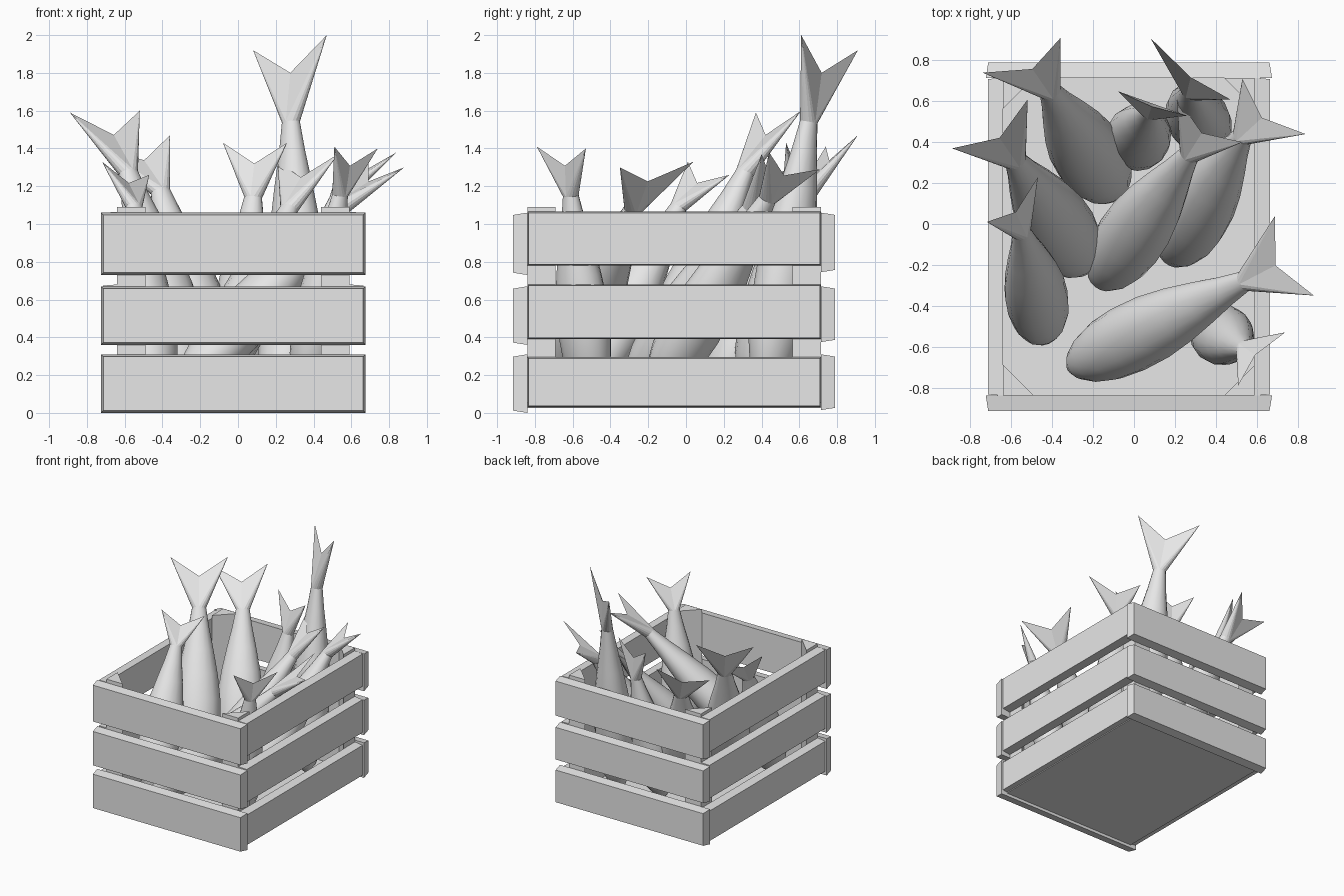
import bpy
import bmesh
import math
from mathutils import Vector

default_cube = bpy.data.objects.get("Cube")
if default_cube:
    bpy.data.objects.remove(default_cube, do_unlink=True)

# One plain grey for everything
grey = bpy.data.materials.new("plain_grey")
grey.use_nodes = True
colour = (0.8, 0.8, 0.8, 1)
grey.diffuse_color = colour
grey.node_tree.nodes["Principled BSDF"].inputs["Base Color"].default_value = colour


def finish(name, bm):
    """Turn a bmesh into a named, coloured object."""
    bmesh.ops.recalc_face_normals(bm, faces=bm.faces[:])
    mesh = bpy.data.meshes.new(name)
    bm.to_mesh(mesh)
    bm.free()
    mesh.materials.append(grey)
    obj = bpy.data.objects.new(name, mesh)
    bpy.context.collection.objects.link(obj)
    return obj


def board(name, low, high, outward=None, inset=0.02):
    """A box whose face along the outward direction is slightly smaller."""
    low, high = Vector(low), Vector(high)
    centre, size = (low + high) / 2, high - low
    bm = bmesh.new()
    bmesh.ops.create_cube(bm, size=1)
    for vert in bm.verts:
        unit = vert.co.copy()
        vert.co = centre + unit * size
        if outward and unit.dot(Vector(outward)) > 0:
            for axis in range(3):
                if outward[axis] == 0:
                    vert.co[axis] -= math.copysign(inset, unit[axis])
    return finish(name, bm)


# Crate limits: inner and outer planes of the walls
LEFT, RIGHT = 0.59, -0.64
FRONT, BACK = -0.84, 0.715
THICK = 0.075

# Floor panel
board("crate_floor", (RIGHT - 0.03, FRONT, 0.025), (LEFT + 0.03, BACK, 0.055))

# Front and back slats
for level, (bottom, top) in zip(("lower", "middle", "upper"),
                                ((0, 0.31), (0.36, 0.67), (0.73, 1.06))):
    x_low, x_high = RIGHT - 0.085, LEFT + 0.085
    board(level + "_front_slat", (x_low, FRONT - THICK, bottom),
          (x_high, FRONT, top), (0, -1, 0), 0.012)
    board(level + "_back_slat", (x_low, BACK, bottom + 0.015),
          (x_high, BACK + THICK, top), (0, 1, 0), 0.012)

# Side slats, held between the front and back ones
for level, (bottom, top) in zip(("lower", "middle", "upper"),
                                ((0.03, 0.295), (0.39, 0.68), (0.78, 1.065))):
    board(level + "_left_slat", (LEFT, FRONT, bottom),
          (LEFT + THICK, BACK, top), (1, 0, 0), 0.006)
    board(level + "_right_slat", (RIGHT - THICK, FRONT, bottom),
          (RIGHT, BACK, top), (-1, 0, 0), 0.006)

# Triangular corner posts
for end, y, y_dir in (("front", FRONT, 1), ("back", BACK, -1)):
    for side, x, x_dir in (("left", LEFT, -1), ("right", RIGHT, 1)):
        bm = bmesh.new()
        leg = 0.15
        outline = ((x, y), (x + leg * x_dir, y), (x, y + leg * y_dir))
        face = bm.faces.new([bm.verts.new((px, py, 0.05)) for px, py in outline])
        raised = bmesh.ops.extrude_face_region(bm, geom=[face])["geom"]
        for item in raised:
            if isinstance(item, bmesh.types.BMVert):
                item.co.z = 1.09
        finish(f"{end}_{side}_post", bm)

# Body outline from nose to tail root: (distance along body, share of radius)
PROFILE = ((0.015, 0.2), (0.05, 0.45), (0.12, 0.72), (0.22, 0.92), (0.34, 1),
           (0.48, 0.98), (0.62, 0.85), (0.76, 0.65), (0.89, 0.44), (1, 0.3))
SIDES = 16


def fish(name, nose, root, tip_a, tip_b, radius):
    """A tapered oval body ending in a wedge-shaped forked tail."""
    nose, root, tip_a, tip_b = map(Vector, (nose, root, tip_a, tip_b))
    axis = (root - nose).normalized()
    spread = tip_a - tip_b
    spread = (spread - axis * spread.dot(axis)).normalized()
    across = axis.cross(spread)
    bm = bmesh.new()

    # Body rings
    rings = []
    for along, share in PROFILE:
        centre = nose.lerp(root, along)
        ring = []
        for i in range(SIDES):
            turn = math.tau * i / SIDES
            offset = spread * math.cos(turn) + across * math.sin(turn) * 0.86
            ring.append(bm.verts.new(centre + offset * radius * share))
        rings.append(ring)
    for low, high in zip(rings, rings[1:]):
        for i in range(SIDES):
            j = (i + 1) % SIDES
            bm.faces.new((low[i], low[j], high[j], high[i]))
    point = bm.verts.new(nose)
    for i in range(SIDES):
        bm.faces.new((point, rings[0][(i + 1) % SIDES], rings[0][i]))
    for face in bm.faces:
        face.smooth = True

    # Forked tail: two sloped panels on each side, meeting at thin edges
    last = rings[-1]
    quarter = SIDES // 4
    notch = bm.verts.new(((tip_a + tip_b) / 2).lerp(root, 0.38))
    end_a, end_b = bm.verts.new(tip_a), bm.verts.new(tip_b)
    for start, tip in ((0, end_a), (quarter, end_b),
                       (2 * quarter, end_b), (3 * quarter, end_a)):
        arc = [last[(start + k) % SIDES] for k in range(quarter + 1)]
        ridge = arc[-1] if start in (0, 2 * quarter) else arc[0]
        for first, second in zip(arc, arc[1:]):
            bm.faces.new((first, second, tip))
        bm.faces.new((ridge, notch, tip))
    return finish(name, bm)


# The catch: nose, tail root, two tail tips, body radius
fish("tall_back_fish", (0.34, 0.42, 0.08), (0.28, 0.65, 1.54),
     (0.08, 0.91, 1.92), (0.47, 0.61, 2), 0.17)
fish("back_right_fish", (-0.1, 0.14, 0.08), (-0.41, 0.65, 1.17),
     (-0.74, 0.74, 1.41), (-0.36, 0.91, 1.47), 0.18)
fish("right_fish", (-0.24, -0.22, 0.08), (-0.58, 0.31, 1.27),
     (-0.89, 0.37, 1.59), (-0.52, 0.61, 1.6), 0.18)
fish("front_right_fish", (-0.43, -0.56, 0.08), (-0.55, -0.04, 1.09),
     (-0.72, 0.01, 1.33), (-0.47, 0.23, 1.26), 0.16)
fish("front_fish", (-0.32, -0.71, 0.1), (0.54, -0.28, 1.08),
     (0.69, 0.04, 1.33), (0.88, -0.35, 1.3), 0.17)
fish("front_left_fish", (0.36, -0.5, 0.06), (0.54, -0.61, 1.15),
     (0.74, -0.53, 1.4), (0.51, -0.79, 1.41), 0.15)
fish("left_fish", (0.17, -0.18, 0.08), (0.53, 0.43, 1.13),
     (0.53, 0.71, 1.29), (0.84, 0.44, 1.38), 0.17)
fish("centre_fish", (-0.18, -0.3, 0.08), (0.27, 0.34, 1.08),
     (0.21, 0.62, 1.33), (0.53, 0.4, 1.37), 0.17)
fish("back_fish", (-0.02, 0.34, 0.08), (0.08, 0.55, 1.14),
     (-0.08, 0.65, 1.43), (0.26, 0.53, 1.43), 0.16)
